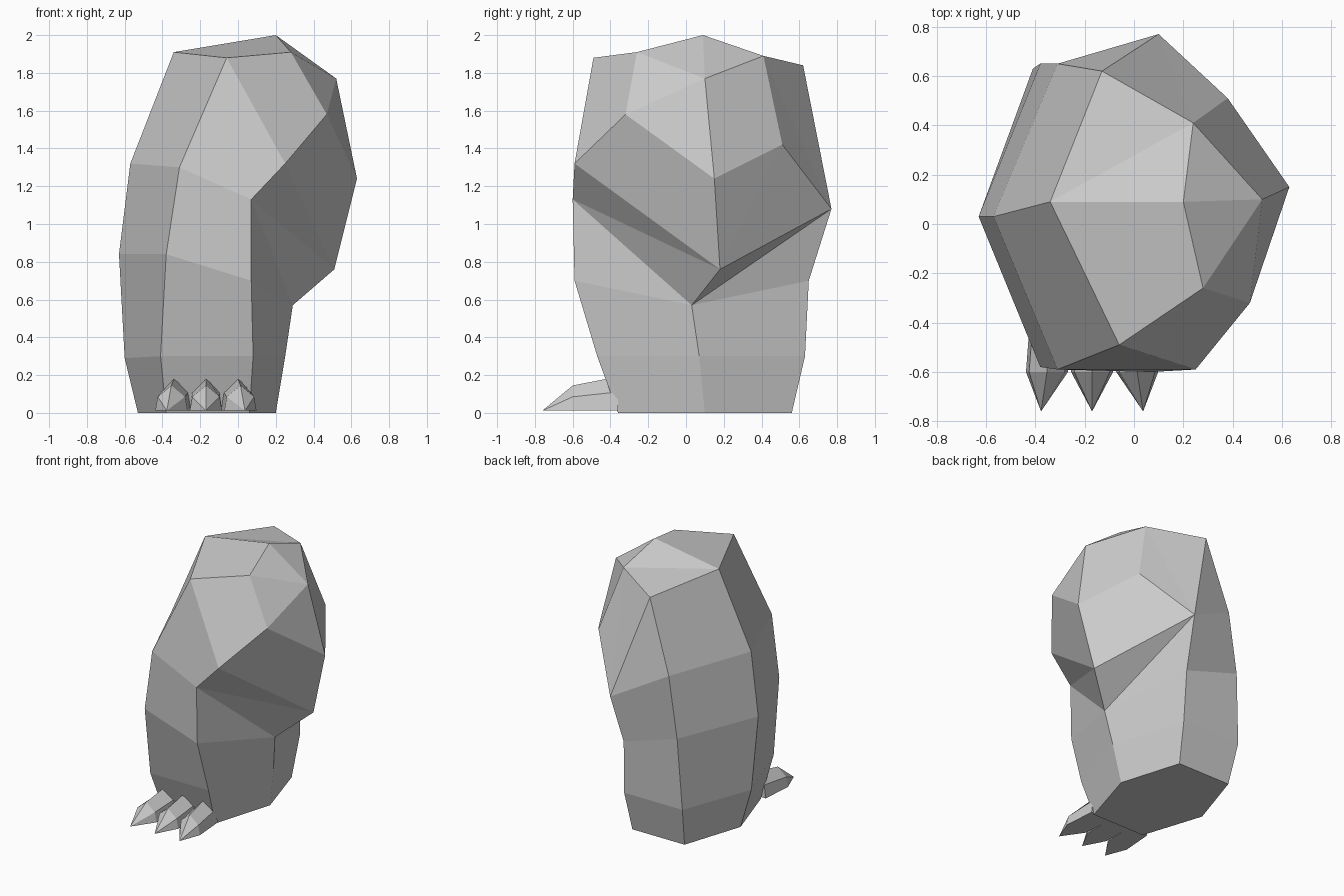
import bpy, bmesh

if "Cube" in bpy.data.objects:
    bpy.data.objects.remove(bpy.data.objects["Cube"])


def finish(name, bm):
    bmesh.ops.recalc_face_normals(bm, faces=bm.faces[:])
    mesh = bpy.data.meshes.new(name)
    bm.to_mesh(mesh)
    bm.free()
    obj = bpy.data.objects.new(name, mesh)
    bpy.context.collection.objects.link(obj)
    return obj


def bridge(bm, a, b, skip=()):
    n = len(a)
    for i in range(n):
        if i not in skip:
            j = (i + 1) % n
            bm.faces.new((a[i], a[j], b[j], b[i]))


# Leg: six-sided rings, order left, front left, front right, right, back right, back left
bm = bmesh.new()
rings = [
    [(-.53, .10, 0), (-.38, -.36, 0), (.06, -.36, 0), (.20, .10, 0), (.06, .56, 0), (-.38, .56, 0)],
    [(-.60, .07, .29), (-.41, -.47, .30), (.08, -.47, .30), (.25, .07, .30), (.08, .63, .30), (-.41, .63, .30)],
    [(-.63, .03, .84), (-.38, -.58, .84), (.07, -.59, .70), (.29, .03, .57), (.07, .65, .70), (-.38, .65, .84)],
    [(-.57, .03, 1.32), (-.31, -.59, 1.30), (.07, -.60, 1.13), (.51, .18, .76), (.10, .77, 1.08), (-.31, .65, 1.30)],
]
r = [[bm.verts.new(p) for p in ring] for ring in rings]
bm.faces.new(r[0])
bridge(bm, r[0], r[1])
bridge(bm, r[1], r[2])
bridge(bm, r[2], r[3], skip=(2, 3))

# Crease under the thigh bulge
for k in (2, 4):
    bm.faces.new((r[2][k], r[2][3], r[3][k]))
    bm.faces.new((r[2][3], r[3][3], r[3][k]))

# Thigh bulge and top: lower-case letters are the last ring, capitals the points above it
v = dict(zip("abcdef", r[3]))
points = {
    "A": (-.34, .09, 1.91), "B": (-.06, -.49, 1.88), "C": (.28, -.26, 1.91),
    "T": (.20, .09, 2.0), "E": (.24, .41, 1.89), "F": (-.13, .62, 1.84),
    "G": (.52, .10, 1.77), "H": (.47, -.32, 1.58), "I": (.25, -.59, 1.32),
    "J": (.63, .15, 1.24), "K": (.38, .51, 1.42),
}
v.update({key: bm.verts.new(p) for key, p in points.items()})
for face in ("abBA faAF bcIB efF BIHC HGC HJG cdI IdH dJH JKEG dKJ deK "
             "KeE eFE ABCT ATE AEF TCG TGE").split():
    bm.faces.new([v[key] for key in face])
finish("leg", bm)


# Claws: pentagonal stub drawn to a point, fanned outwards
profile = [(-1, 0), (-.85, .55), (0, 1), (.85, .55), (1, 0)]
for k, side in ((-1, "left"), (0, "middle"), (1, "right")):
    bm = bmesh.new()
    stub = []
    for y, spread, half, height in ((-.36, .165, .085, .18), (-.60, .183, .085, .133)):
        stub.append([bm.verts.new((-.17 + k * spread + half * x, y, .012 + height * z))
                     for x, z in profile])
    tip = bm.verts.new((-.17 + k * .207, -.76, .012))
    bm.faces.new(stub[0])
    bridge(bm, *stub)
    for i in range(5):
        bm.faces.new((stub[1][i], stub[1][(i + 1) % 5], tip))
    finish(side + "_claw", bm)
